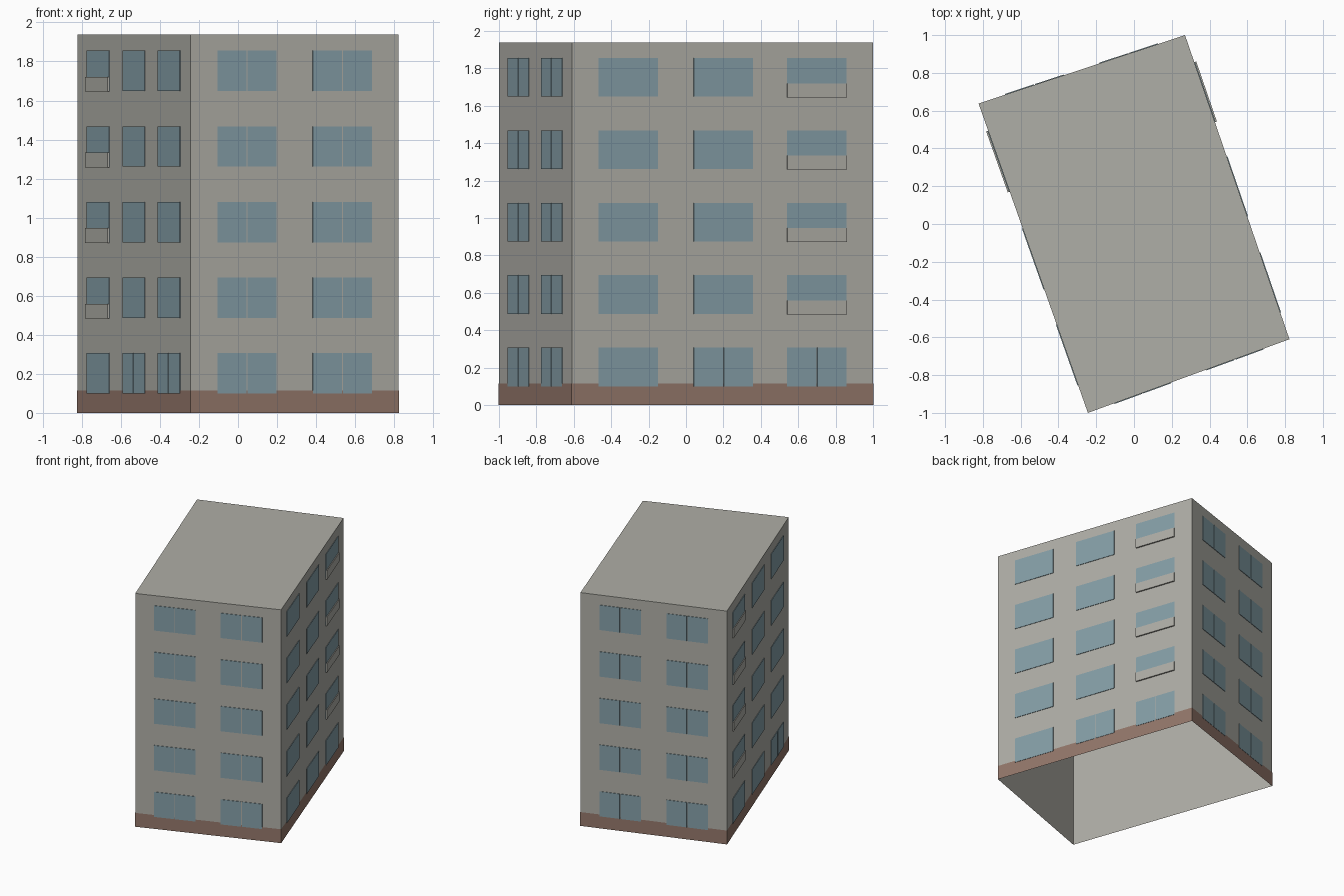
import bpy
import bmesh
from mathutils import Vector

if "Cube" in bpy.data.objects:
    bpy.data.objects.remove(bpy.data.objects["Cube"], do_unlink=True)


def material(name, colour):
    mat = bpy.data.materials.new(name)
    mat.use_nodes = True
    mat.diffuse_color = (*colour, 1)
    mat.node_tree.nodes["Principled BSDF"].inputs["Base Color"].default_value = (*colour, 1)
    return mat


CONCRETE = material("concrete grey", (0.43, 0.425, 0.385))
GLASS = material("window blue", (0.235, 0.345, 0.39))
BRICK = material("plinth brown", (0.295, 0.185, 0.145))

# Footprint corners: front, right, back, left
FRONT, RIGHT = Vector((-0.244, -1.0, 0)), Vector((0.823, -0.61, 0))
BACK, LEFT = Vector((0.27, 1.0, 0)), Vector((-0.823, 0.638, 0))
FOOTPRINT = [FRONT, RIGHT, BACK, LEFT]
HEIGHT, PLINTH = 1.937, 0.115
FLOORS, STOREY, SILL, WINDOW_HEIGHT = 5, 0.387, 0.1, 0.207
GAP = 0.006


def finish(bm, name, mat):
    mesh = bpy.data.meshes.new(name)
    bm.to_mesh(mesh)
    bm.free()
    mesh.materials.append(mat)
    obj = bpy.data.objects.new(name, mesh)
    bpy.context.collection.objects.link(obj)
    return obj


def prism(name, mat, height, scale=1.0, roof=True):
    """Walls over the footprint, open underneath."""
    bm = bmesh.new()
    low = [bm.verts.new(p * scale) for p in FOOTPRINT]
    high = [bm.verts.new(p * scale + Vector((0, 0, height))) for p in FOOTPRINT]
    for i in range(4):
        j = (i + 1) % 4
        bm.faces.new((low[i], low[j], high[j], high[i]))
    if roof:
        bm.faces.new(high)
    return finish(bm, name, mat)


def plate(bm, wall, u0, u1, z0, z1, depth):
    """Thin plate on a wall, between distances u0 and u1 along it."""
    start, end = wall
    along = (end - start).normalized()
    out = along.cross(Vector((0, 0, 1))) * depth
    corners = [start + along * u + Vector((0, 0, z))
               for u, z in ((u0, z0), (u1, z0), (u1, z1), (u0, z1))]
    inner = [bm.verts.new(c) for c in corners]
    outer = [bm.verts.new(c + out) for c in corners]
    bm.faces.new(outer)
    for i in range(4):
        j = (i + 1) % 4
        bm.faces.new((inner[i], inner[j], outer[j], outer[i]))


# Main shell and plinth band
prism("walls_and_roof", CONCRETE, HEIGHT)
prism("plinth", BRICK, PLINTH, scale=1.002, roof=False)

# Window columns as fractions of each wall's length
SHORT = [(0.13, 0.413), (0.587, 0.871)]
LONG = [(0.088, 0.285), (0.404, 0.6), (0.714, 0.911)]

# name, wall, columns, split on every floor, balcony column
WALLS = [
    ("front", (FRONT, RIGHT), SHORT, True, None),
    ("right", (RIGHT, BACK), LONG, False, 2),
    ("back", (BACK, LEFT), SHORT, True, None),
    ("left", (LEFT, FRONT), LONG, False, 0),
]

for name, wall, columns, always_split, balcony in WALLS:
    length = (wall[1] - wall[0]).length
    panes = bmesh.new()
    parapets = bmesh.new()
    for floor in range(FLOORS):
        z = SILL + floor * STOREY
        for index, (a, b) in enumerate(columns):
            u0, u1 = a * length, b * length
            mid = (u0 + u1) / 2
            # Two panes with a mullion gap, or one wide pane
            if always_split or (floor == 0 and index > 0):
                spans = [(u0, mid - GAP / 2), (mid + GAP / 2, u1)]
            else:
                spans = [(u0, u1)]
            for s, e in spans:
                plate(panes, wall, s, e, z, z + WINDOW_HEIGHT, 0.004)
            # Shallow balcony parapet across the lower part of the window
            if index == balcony and floor > 0:
                plate(parapets, wall, u0, u1, z - 0.003, z + 0.072, 0.011)
    finish(panes, name + "_windows", GLASS)
    if balcony is None:
        parapets.free()
    else:
        finish(parapets, name + "_balcony_parapets", CONCRETE)
